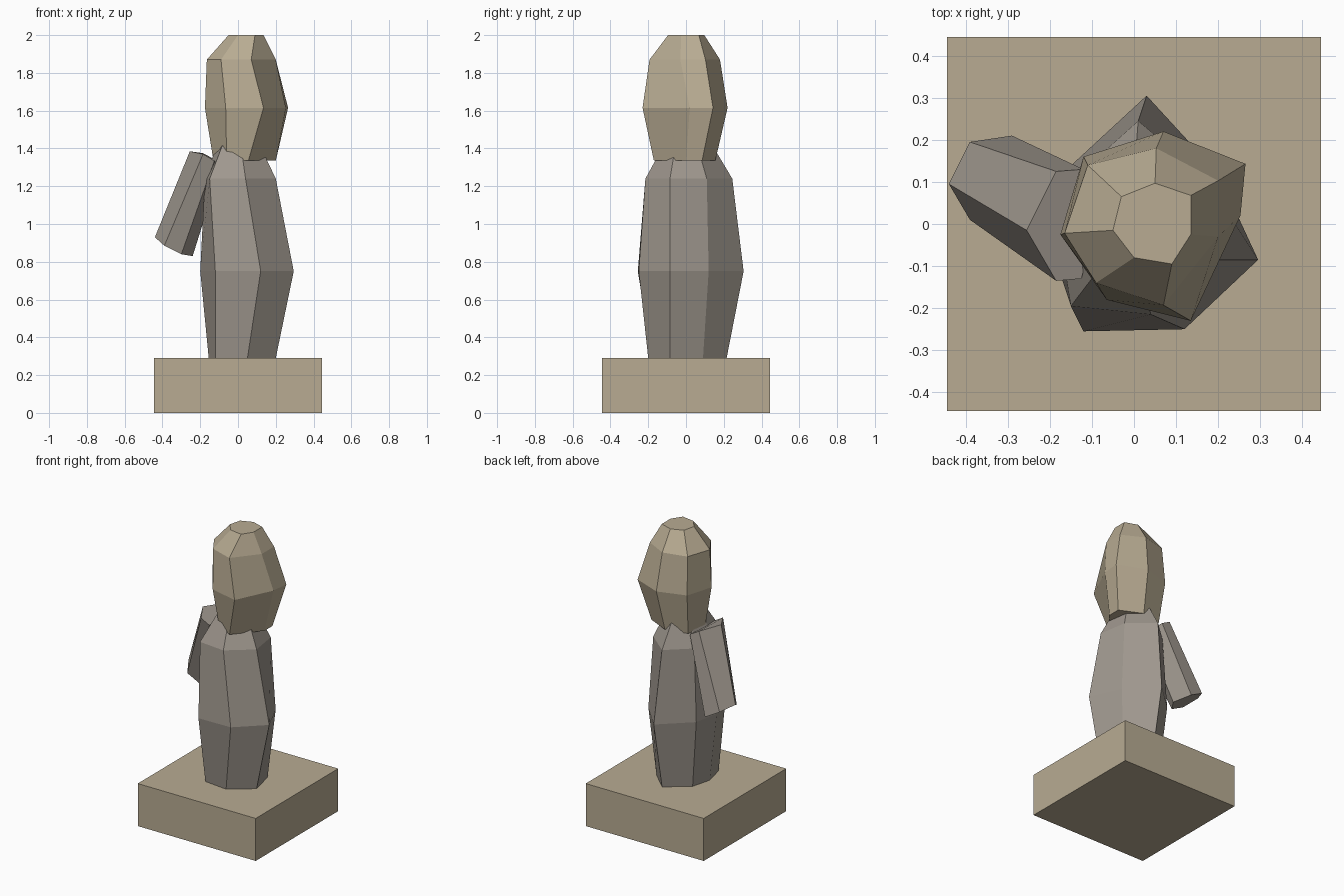
import bpy, bmesh


def material(name, rgb):
    m = bpy.data.materials.new(name)
    m.diffuse_color = (*rgb, 1)
    return m


SAND = material("sandstone", (0.48, 0.41, 0.29))
GREY = material("grey_stone", (0.345, 0.31, 0.27))


def loft(name, rings, mat):
    """Skin a stack of equal-sided rings with flat faces and close both ends."""
    bm = bmesh.new()
    loops = [[bm.verts.new(p) for p in ring] for ring in rings]
    n = len(loops[0])
    for low, high in zip(loops, loops[1:]):
        for i in range(n):
            j = (i + 1) % n
            bm.faces.new((low[i], low[j], high[j], high[i]))
    bm.faces.new(loops[0][::-1])
    bm.faces.new(loops[-1])
    bmesh.ops.recalc_face_normals(bm, faces=bm.faces[:])
    me = bpy.data.meshes.new(name)
    bm.to_mesh(me)
    bm.free()
    me.materials.append(mat)
    ob = bpy.data.objects.new(name, me)
    bpy.context.collection.objects.link(ob)
    return ob


def level(z, *pts):
    return [(x, y, z) for x, y in pts]


# Square plinth
S = 0.445
square = ((-S, -S), (S, -S), (S, S), (-S, S))
loft("plinth", [level(0, *square), level(0.29, *square)], SAND)

# Roughly hewn seven-sided body, its neck sunk into the head
loft("body", [
    level(0.29, (-.12, -.18), (.05, -.2), (.2, -.085), (.16, .09), (.03, .215), (-.12, .1), (-.155, -.035)),
    level(0.75, (-.12, -.255), (.12, -.25), (.295, -.085), (.2, .12), (.03, .305), (-.165, .125), (-.2, -.045)),
    level(1.24, (-.15, -.195), (.04, -.215), (.2, -.085), (.17, .11), (.01, .245), (-.14, .11), (-.175, -.04)),
    level(1.45, (-.07, -.09), (.01, -.1), (.1, -.05), (.09, .05), (0, .12), (-.08, .06), (-.1, -.02)),
], GREY)

# Seven-sided head
loft("head", [
    level(1.335, (-.06, -.115), (.055, -.17), (.2, 0), (.2, .085), (.05, .155), (-.1, .12), (-.13, -.02)),
    level(1.615, (-.065, -.18), (.135, -.23), (.253, .02), (.265, .143), (.07, .22), (-.12, .16), (-.175, -.025)),
    level(1.87, (-.09, -.14), (.07, -.193), (.2, -.03), (.2, .103), (.053, .18), (-.11, .14), (-.165, -.022)),
    level(2.0, (0, -.08), (.09, -.095), (.135, -.025), (.135, .068), (.05, .097), (-.03, .065), (-.05, -.015)),
], SAND)

# Single six-sided arm, leaning outward and back
loft("arm", [
    [(-.44, .095, .93), (-.39, .01, .885), (-.3, .01, .84), (-.24, .095, .83), (-.29, .21, .85), (-.39, .195, .905)],
    [(-.255, -.015, 1.385), (-.185, -.135, 1.37), (-.125, -.13, 1.335), (-.09, 0, 1.31), (-.12, .13, 1.34), (-.185, .125, 1.375)],
], GREY)
